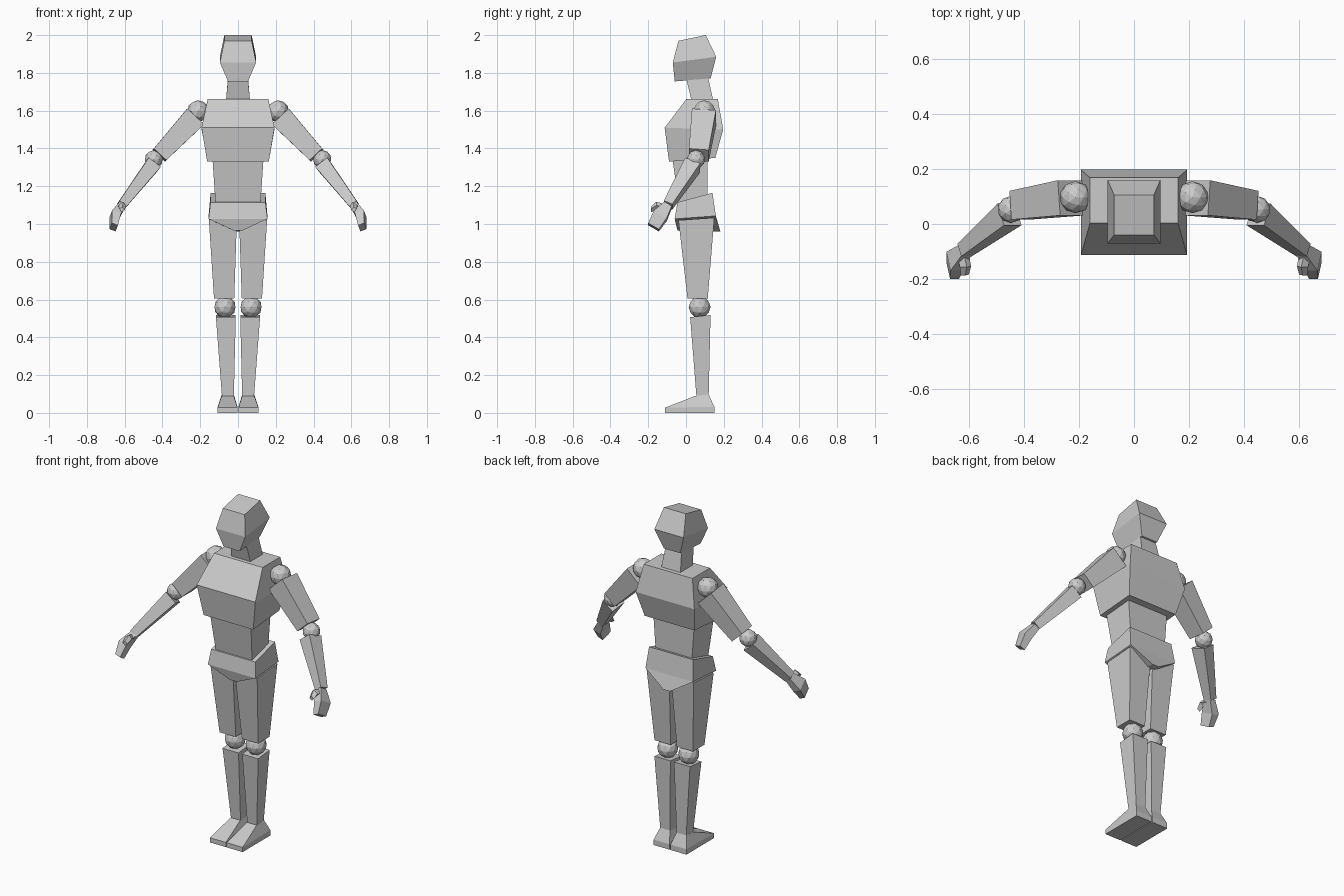
import bpy
import bmesh
from mathutils import Vector

if "Cube" in bpy.data.objects:
    bpy.data.objects.remove(bpy.data.objects["Cube"], do_unlink=True)

grey = bpy.data.materials.new("plain grey")
grey.use_nodes = True
grey.diffuse_color = (0.6, 0.6, 0.6, 1)
grey.node_tree.nodes["Principled BSDF"].inputs["Base Color"].default_value = grey.diffuse_color


def finish(name, bm):
    bmesh.ops.recalc_face_normals(bm, faces=bm.faces)
    mesh = bpy.data.meshes.new(name)
    bm.to_mesh(mesh)
    bm.free()
    mesh.materials.append(grey)
    obj = bpy.data.objects.new(name, mesh)
    bpy.context.collection.objects.link(obj)


def loft(name, rings):
    """Skin a stack of four-cornered rings and cap both ends."""
    bm = bmesh.new()
    loops = [[bm.verts.new(p) for p in ring] for ring in rings]
    bm.faces.new(loops[0])
    bm.faces.new(loops[-1])
    for a, b in zip(loops, loops[1:]):
        for i in range(4):
            j = (i + 1) % 4
            bm.faces.new((a[i], a[j], b[j], b[i]))
    finish(name, bm)


def level(x0, x1, front, back):
    """Ring spanning x0..x1 between (y, z) points at the front and back."""
    return [(x0, *front), (x1, *front), (x1, *back), (x0, *back)]


def body(name, *sections):
    loft(name, [level(-w, w, f, b) for w, f, b in sections])


def limb(name, side, *sections):
    """Tapered bar through (centre, width, depth) sections."""
    pts = [Vector(c) for c, w, d in sections]
    along = (pts[-1] - pts[0]).normalized()
    u = along.cross(Vector((0, 1, 0))).normalized()
    v = along.cross(u)
    rings = []
    for p, (c, w, d) in zip(pts, sections):
        ring = [p + u * w * i / 2 + v * d * j / 2
                for i, j in ((-1, -1), (1, -1), (1, 1), (-1, 1))]
        rings.append([(q.x * side, q.y, q.z) for q in ring])
    loft(name, rings)


def ball(name, centre, radius):
    bm = bmesh.new()
    bmesh.ops.create_icosphere(bm, subdivisions=2, radius=radius)
    bmesh.ops.translate(bm, verts=bm.verts, vec=centre)
    finish(name, bm)


# Head and trunk: half width, front (y, z), back (y, z)
body("head", (0.053, (-0.06, 1.755), (0.13, 1.77)),
     (0.096, (-0.07, 1.855), (0.16, 1.885)),
     (0.072, (-0.04, 1.97), (0.105, 2.0)))
body("neck", (0.064, (0.03, 1.65), (0.145, 1.65)),
     (0.052, (0.0, 1.775), (0.115, 1.785)))
body("chest", (0.163, (-0.09, 1.33), (0.155, 1.35)),
     (0.193, (-0.113, 1.51), (0.197, 1.5)),
     (0.16, (0.003, 1.663), (0.168, 1.663)))
body("abdomen", (0.118, (-0.035, 1.09), (0.115, 1.13)),
     (0.135, (-0.072, 1.345), (0.115, 1.36)))
body("pelvis", (0.022, (-0.045, 0.965), (0.182, 0.96)),
     (0.156, (-0.06, 1.027), (0.158, 1.043)),
     (0.145, (-0.045, 1.115), (0.14, 1.165)))

for side, label in ((1, "left"), (-1, "right")):
    def leg_part(name, *sections):
        loft(label + "_" + name,
             [level(a * side, b * side, f, k) for a, b, f, k in sections])

    # Legs: inner x, outer x, front (y, z), back (y, z)
    leg_part("thigh", (0.02, 0.127, (0.008, 0.605), (0.115, 0.605)),
             (0.006, 0.154, (-0.04, 1.02), (0.15, 1.033)))
    leg_part("shin", (0.022, 0.085, (0.055, 0.09), (0.12, 0.09)),
             (0.012, 0.117, (0.022, 0.507), (0.13, 0.518)))
    leg_part("foot", (0.003, 0.108, (-0.11, 0), (0.15, 0)),
             (0.003, 0.108, (-0.11, 0.028), (0.15, 0.032)),
             (0.022, 0.086, (0.05, 0.09), (0.12, 0.098)))
    ball(label + "_knee", (0.069 * side, 0.072, 0.56), 0.058)

    # Arms: section centre, width, depth
    ball(label + "_shoulder", (0.212 * side, 0.097, 1.597), 0.058)
    limb(label + "_upper_arm", side, ((0.228, 0.095, 1.565), 0.122, 0.128),
         ((0.416, 0.068, 1.365), 0.09, 0.105))
    ball(label + "_elbow", (0.446 * side, 0.053, 1.342), 0.049)
    limb(label + "_forearm", side, ((0.452, 0.035, 1.312), 0.08, 0.088),
         ((0.615, -0.095, 1.1), 0.048, 0.05))
    limb(label + "_hand", side, ((0.613, -0.095, 1.1), 0.038, 0.046),
         ((0.65, -0.135, 1.045), 0.05, 0.08),
         ((0.658, -0.172, 0.983), 0.034, 0.066))
    limb(label + "_thumb", side, ((0.62, -0.11, 1.085), 0.028, 0.028),
         ((0.612, -0.155, 1.098), 0.032, 0.026),
         ((0.614, -0.185, 1.077), 0.02, 0.022))
